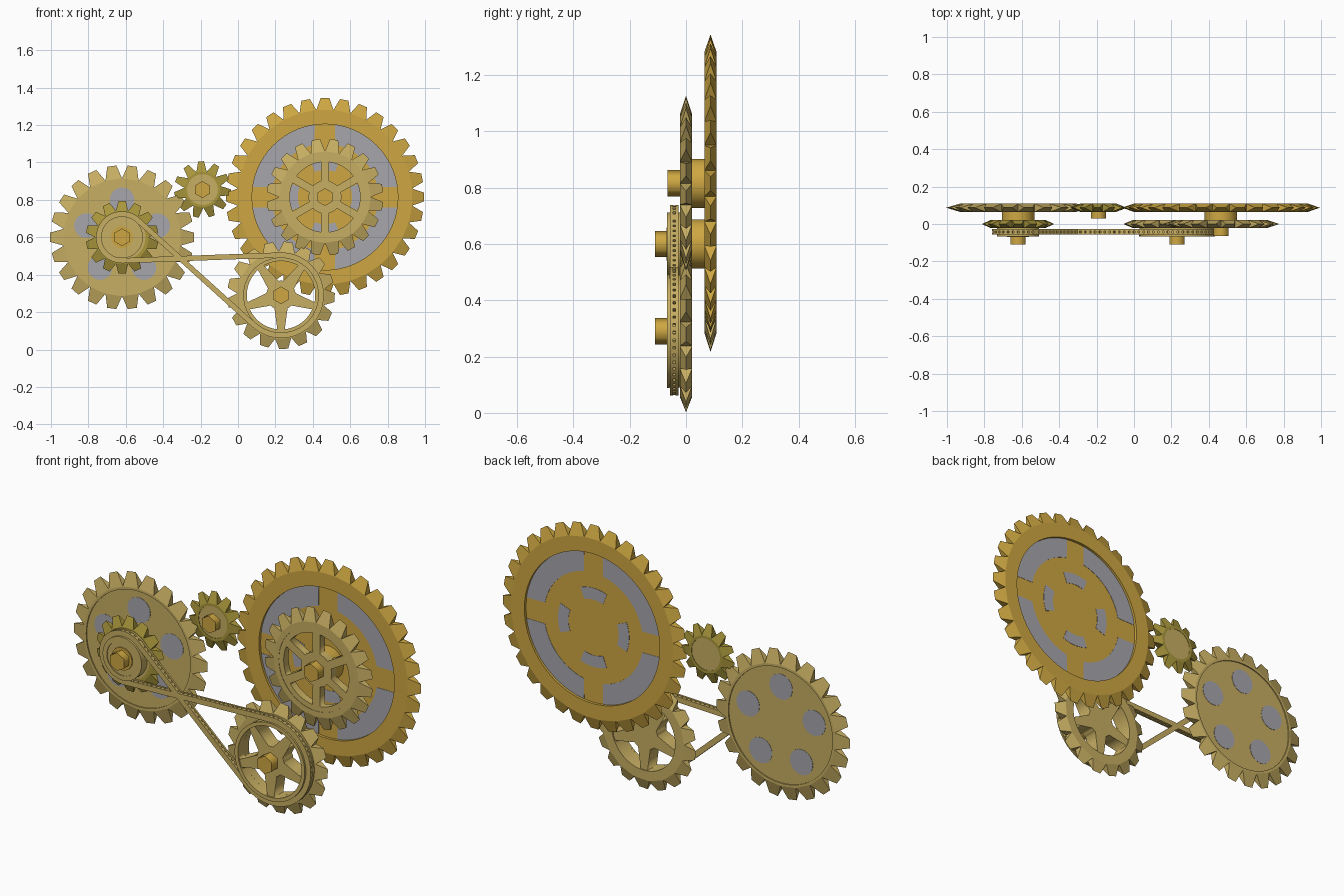
import bpy, bmesh, math
from mathutils import Matrix

if "Cube" in bpy.data.objects:
    bpy.data.objects.remove(bpy.data.objects["Cube"])

def mat(name, c):
    m = bpy.data.materials.new(name)
    m.diffuse_color = (*c, 1)
    m.use_nodes = True
    m.node_tree.nodes["Principled BSDF"].inputs["Base Color"].default_value = m.diffuse_color
    return m

KHAKI = mat("khaki brass", (0.58, 0.43, 0.125))
GOLD = mat("gold", (0.62, 0.39, 0.055))
OLIVE = mat("olive brass", (0.40, 0.31, 0.045))
GRAY = mat("steel gray", (0.39, 0.38, 0.41))
TAU = math.tau
H = 0.022          # half thickness of a gear
BACK = 0.087       # y of the rear gear layer

def add(name, mesh, m):
    mesh.name = name
    mesh.materials.clear()
    mesh.materials.append(m)
    ob = bpy.data.objects.new(name, mesh)
    bpy.context.collection.objects.link(ob)
    return ob

# --- 2D outline helpers (front plane) ---
def circle(r, n=64, a0=0.0, c=(0, 0)):
    return [(c[0] + r * math.cos(a0 + TAU * i / n), c[1] + r * math.sin(a0 + TAU * i / n)) for i in range(n)]

def arc(r, a, b, n=12):
    return [(r * math.cos(a + (b - a) * i / n), r * math.sin(a + (b - a) * i / n)) for i in range(n + 1)]

def slot(r0, r1, mid, h0, h1):
    """Ring segment; h0 and h1 are half angles at inner and outer radius."""
    return arc(r0, mid - h0, mid + h0) + arc(r1, mid + h1, mid - h1)

def plate(name, c, y0, y1, loops, m):
    """Filled outline (with holes) facing the front, from y0 to y1."""
    cu = bpy.data.curves.new(name, 'CURVE')
    cu.dimensions = '2D'
    cu.fill_mode = 'BOTH'
    cu.extrude = (y1 - y0) / 2
    for loop in loops:
        s = cu.splines.new('POLY')
        s.points.add(len(loop) - 1)
        for p, (x, z) in zip(s.points, loop):
            p.co = (x, z, 0, 1)
        s.use_cyclic_u = True
    tmp = bpy.data.objects.new(name + "_outline", cu)
    bpy.context.collection.objects.link(tmp)
    bpy.context.view_layer.update()
    deps = bpy.context.evaluated_depsgraph_get()
    me = bpy.data.meshes.new_from_object(tmp.evaluated_get(deps))
    bpy.data.objects.remove(tmp)
    me.transform(Matrix.Translation((c[0], (y0 + y1) / 2, c[1])) @ Matrix.Rotation(math.pi / 2, 4, 'X'))
    bm = bmesh.new()
    bm.from_mesh(me)
    bmesh.ops.remove_doubles(bm, verts=bm.verts, dist=1e-5)
    bmesh.ops.recalc_face_normals(bm, faces=bm.faces)
    bm.to_mesh(me)
    bm.free()
    return add(name, me, m)

def gear(name, c, y, R, root, n, first, rin, m, tip=0.45):
    """Rim plate plus hip-roof teeth whose tips are sharp edges; first = angle of a tooth."""
    p = TAU / n
    plate(name + "_rim", c, y - H, y + H, [circle(root, n, first - p / 2), circle(rin)], m)
    bm = bmesh.new()
    def v(r, a, yy):
        return bm.verts.new((c[0] + r * math.cos(a), yy, c[1] + r * math.sin(a)))
    for i in range(n):
        a = first + i * p
        f0, f1 = v(root, a - p / 2, y - H), v(root, a + p / 2, y - H)
        b0, b1 = v(root, a - p / 2, y + H), v(root, a + p / 2, y + H)
        t0, t1 = v(R, a - p * tip / 2, y), v(R, a + p * tip / 2, y)
        for f in ((f0, f1, t1, t0), (b1, b0, t0, t1), (f0, t0, b0), (f1, b1, t1), (f0, b0, b1, f1)):
            bm.faces.new(f)
    bmesh.ops.recalc_face_normals(bm, faces=bm.faces)
    me = bpy.data.meshes.new(name)
    bm.to_mesh(me)
    bm.free()
    add(name + "_teeth", me, m)

def nut(name, c, y0, y1, r=0.047):
    plate(name, c, y0, y1, [circle(r, 6, math.pi / 2)], GOLD)

L, C, D, F = (-0.62, 0.60), (-0.19, 0.855), (0.465, 0.815), (0.23, 0.29)
UP = math.pi / 2

# --- left rear gear: recessed web with five gray discs ---
gear("left_rear_gear", L, BACK, 0.385, 0.315, 22, UP + TAU / 44, 0.30, KHAKI)
plate("left_rear_web", L, BACK - 0.016, BACK + 0.016, [circle(0.302)], KHAKI)
plate("left_gray_discs", L, BACK - 0.0175, BACK + 0.0175,
      [circle(0.066, 32, 0, (0.2 * math.cos(UP + k * TAU / 5), 0.2 * math.sin(UP + k * TAU / 5))) for k in range(5)], GRAY)
plate("left_hub", L, 0.018, BACK - 0.015, [circle(0.087)], GOLD)

# --- left front pinion with pulley ---
gear("left_pinion", L, 0, 0.195, 0.145, 14, -UP, 0.125, OLIVE)
plate("left_pinion_web", L, -0.021, 0.021, [circle(0.127)], KHAKI)
plate("left_pulley_core", L, -0.052, -0.02, [circle(0.112)], KHAKI)
plate("left_pulley_flange", L, -0.068, -0.052, [circle(0.112), circle(0.088)], KHAKI)
plate("left_pulley_face", L, -0.064, -0.05, [circle(0.09)], KHAKI)
plate("left_pulley_boss", L, -0.07, -0.06, [circle(0.058)], GOLD)
nut("left_nut", L, -0.11, -0.066)

# --- idler pinion ---
gear("idler_pinion", C, BACK, 0.152, 0.098, 11, UP + 0.05, 0.082, OLIVE, 0.36)
plate("idler_web", C, BACK - 0.02, BACK + 0.02, [circle(0.084)], KHAKI)
nut("idler_nut", C, 0.03, BACK - 0.018, 0.045)

# --- big rear gear: recessed gold web with gray windows ---
gear("big_rear_gear", D, BACK, 0.53, 0.468, 32, UP, 0.39, GOLD)
plate("big_rear_web", D, BACK - 0.008, BACK + 0.008, [circle(0.392)], GOLD)
windows = []
for k in range(4):
    windows.append(slot(0.285, 0.39, k * UP + UP / 2, UP / 2 - 0.195, UP / 2 - 0.14))
    windows.append(slot(0.145, 0.205, k * UP, 0.38, 0.38))
plate("big_gray_windows", D, BACK - 0.0095, BACK + 0.0095, windows, GRAY)
plate("big_hub", D, 0.018, BACK - 0.006, [circle(0.087)], GOLD)

# --- middle front gear with six spokes ---
gear("middle_front_gear", D, 0, 0.312, 0.245, 20, UP + TAU / 40, 0.215, KHAKI)
plate("middle_spokes", D, -0.02, 0.02, [circle(0.217)] +
      [slot(0.088, 0.188, k * TAU / 6, 0.29, 0.41) for k in range(6)], KHAKI)
nut("middle_nut", D, -0.065, -0.018)

# --- lower front gear: star wheel and pulley ---
gear("lower_front_gear", F, 0, 0.288, 0.235, 17, -UP + 0.05, 0.183, KHAKI)
star = [slot(0.078, 0.183, -UP + (k + 0.5) * TAU / 5, 0.16, 0.52) for k in range(5)]
plate("lower_star_wheel", F, -0.06, 0.016, [circle(0.2)] + star, KHAKI)
plate("lower_pulley_flange", F, -0.068, -0.058, [circle(0.202), circle(0.183)], KHAKI)
nut("lower_nut", F, -0.11, -0.058)

# --- crossed drive chain around the two pulleys ---
r1, r2 = 0.125, 0.215
dx, dz = F[0] - L[0], F[1] - L[1]
phi = math.atan2(dz, dx)
al = math.acos((r1 + r2) / math.hypot(dx, dz))
path = [(L[0] + x, L[1] + z) for x, z in arc(r1, phi + al, phi - al + TAU, 40)]
path += [(F[0] + x, F[1] + z) for x, z in arc(r2, phi - al + math.pi, phi + al - math.pi, 48)]

def offset(pts, d):
    out = []
    for i, (x, z) in enumerate(pts):
        (ax, az), (bx, bz) = pts[i - 1], pts[(i + 1) % len(pts)]
        l = math.hypot(bx - ax, bz - az)
        out.append((x + d * (bz - az) / l, z - d * (bx - ax) / l))
    return out

def ribbon(name, y0, y1, half):
    """Closed band that follows the path (it crosses itself, so built quad by quad)."""
    bm = bmesh.new()
    n = len(path)
    corners = []
    for d, y in ((half, y0), (half, y1), (-half, y1), (-half, y0)):
        corners.append([bm.verts.new((x, y, z)) for x, z in offset(path, d)])
    for i in range(n):
        j = (i + 1) % n
        for k in range(4):
            a, b = corners[k], corners[(k + 1) % 4]
            bm.faces.new((a[i], a[j], b[j], b[i]))
    bmesh.ops.recalc_face_normals(bm, faces=bm.faces)
    me = bpy.data.meshes.new(name)
    bm.to_mesh(me)
    bm.free()
    add(name, me, KHAKI)

ribbon("chain_front_band", -0.057, -0.047, 0.014)
ribbon("chain_rear_band", -0.037, -0.027, 0.014)

# chain rollers, evenly spaced between the bands
bm = bmesh.new()
step, carry = 0.026, 0.0
for i, (x, z) in enumerate(path):
    nx, nz = path[(i + 1) % len(path)]
    seg = math.hypot(nx - x, nz - z)
    while carry < seg:
        t = carry / seg
        M = Matrix.Translation((x + (nx - x) * t, -0.042, z + (nz - z) * t)) @ \
            Matrix.Rotation(-math.atan2(nz - z, nx - x), 4, 'Y') @ Matrix.Diagonal((0.017, 0.012, 0.024, 1))
        bmesh.ops.create_cube(bm, size=1, matrix=M)
        carry += step
    carry -= seg
me = bpy.data.meshes.new("chain_rollers")
bm.to_mesh(me)
bm.free()
add("chain_rollers", me, KHAKI)
